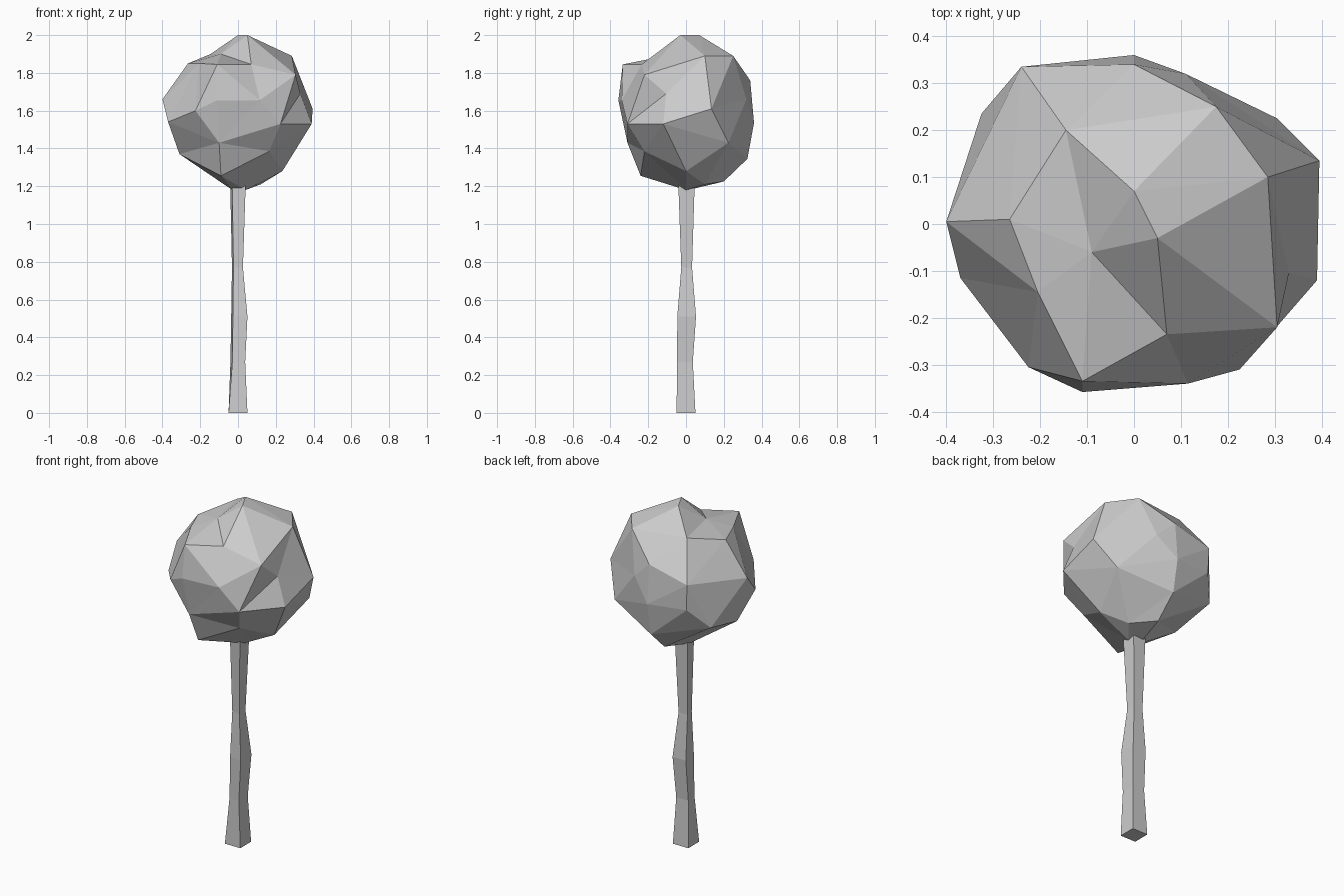
import bpy, bmesh
from mathutils import Vector


def make_object(name, bm):
    bmesh.ops.recalc_face_normals(bm, faces=bm.faces[:])
    mesh = bpy.data.meshes.new(name)
    bm.to_mesh(mesh)
    bm.free()
    obj = bpy.data.objects.new(name, mesh)
    bpy.context.collection.objects.link(obj)


# Trunk: uneven four-sided rings (z, left, right, front, back)
rings = [(0, -.05, .05, -.05, .05), (.27, -.04, .038, -.047, .036),
         (.51, -.036, .05, -.046, .053), (.77, -.032, .026, -.025, .032),
         (1.25, -.042, .042, -.042, .047)]
bm = bmesh.new()
prev = None
for i, (z, l, r, f, b) in enumerate(rings):
    k = 1 if i == 0 else .75          # the front left corner is shaved above the foot
    ring = [bm.verts.new((x, y, z)) for x, y in ((l * k, f * k), (r, f), (r, b), (l, b))]
    if prev:
        for j in range(4):
            n = (j + 1) % 4
            bm.faces.new((prev[j], prev[n], ring[n], ring[j]))
    else:
        bm.faces.new(ring)
    prev = ring
bm.faces.new(prev)
make_object("trunk", bm)

# Crown: faceted lump; control points from the top down
top = [(0, .07, 2), (.05, -.03, 2), (-.09, -.06, 1.9), (-.145, .2, 1.9),
       (.175, .25, 1.89), (.285, .1, 1.89), (-.265, .01, 1.85),
       (-.205, -.145, 1.85), (-.11, -.335, 1.845), (.07, -.235, 1.845),
       (.305, -.22, 1.79)]
middle = [(0, .34, 1.76), (-.24, .335, 1.7), (.33, -.105, 1.69), (-.4, .005, 1.66),
          (-.11, -.358, 1.655), (.115, -.34, 1.655), (.11, .32, 1.66),
          (.395, .135, 1.61), (-.225, -.305, 1.6), (-.37, -.115, 1.54),
          (.225, -.31, 1.53), (.39, -.12, 1.53), (0, .36, 1.535), (-.235, .33, 1.55)]
bottom = [(.305, .225, 1.43), (-.325, .235, 1.435), (-.1, -.31, 1.43),
          (.165, -.22, 1.385), (-.31, -.03, 1.37), (0, .325, 1.345),
          (.235, 0, 1.28), (-.09, -.24, 1.255), (0, .2, 1.225),
          (.12, .1, 1.21), (.04, 0, 1.18), (-.03, .01, 1.18)]

# Facet the points on a unit sphere, then pull each out to its real radius
center = Vector((0, 0, 1.58))
bm = bmesh.new()
target = {}
for p in top + middle + bottom:
    v = bm.verts.new((Vector(p) - center).normalized())
    target[v] = Vector(p)
bmesh.ops.convex_hull(bm, input=bm.verts[:])
for v in bm.verts:
    v.co = target[v]
make_object("crown", bm)
